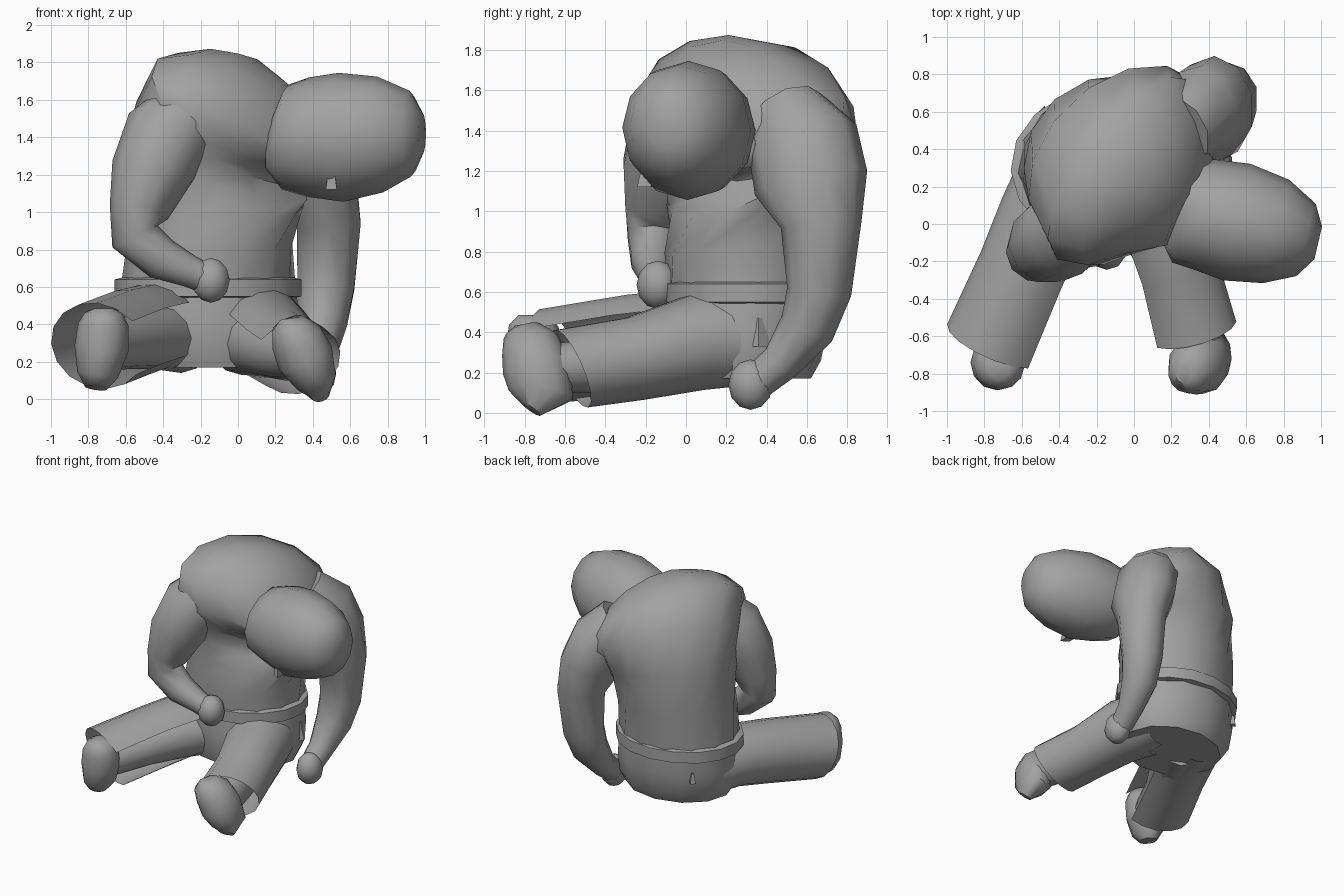
import bpy, bmesh, math
from mathutils import Vector

cube = bpy.data.objects.get("Cube")
if cube:
    bpy.data.objects.remove(cube)

GREY = (0.36, 0.36, 0.36, 1)
mat = bpy.data.materials.new("plain grey")
mat.use_nodes = True
mat.diffuse_color = GREY
mat.node_tree.nodes["Principled BSDF"].inputs["Base Color"].default_value = GREY
X, Y, Z = Vector((1, 0, 0)), Vector((0, 1, 0)), Vector((0, 0, 1))


def finish(name, bm, angle=50):
    bmesh.ops.recalc_face_normals(bm, faces=bm.faces)
    me = bpy.data.meshes.new(name)
    bm.to_mesh(me)
    bm.free()
    ob = bpy.data.objects.new(name, me)
    bpy.context.collection.objects.link(ob)
    me.materials.append(mat)
    bpy.ops.object.select_all(action='DESELECT')
    ob.select_set(True)
    bpy.context.view_layer.objects.active = ob
    bpy.ops.object.shade_smooth_by_angle(angle=math.radians(angle))
    return ob


def loft(name, frames, sides=12, arc=None):
    """Skin a list of (centre, side axis, back axis) ellipses.
    An arc in degrees leaves the shell split open along its length."""
    bm = bmesh.new()
    start, end = arc or (0, 360)
    count = sides + 1 if arc else sides
    turn = [math.radians(start + (end - start) * i / sides) for i in range(count)]
    loops = [[bm.verts.new(c + u * math.cos(a) + v * math.sin(a)) for a in turn]
             for c, u, v in frames]
    for a, b in zip(loops, loops[1:]):
        for i in range(sides):
            j = (i + 1) % count
            bm.faces.new((a[i], a[j], b[j], b[i]))
    if not arc:
        bm.faces.new(loops[0])
        bm.faces.new(loops[-1])
    return finish(name, bm)


def tube(name, rows, ref=Z, lean=0, **kw):
    """Sweep ellipses along a path; rows are x, y, z, width, depth."""
    pts = [Vector(r[:3]) for r in rows]
    frames = []
    for i, r in enumerate(rows):
        t = (pts[min(i + 1, len(pts) - 1)] - pts[max(i - 1, 0)]).normalized()
        u = t.cross(ref).normalized()
        v = u.cross(t)
        if i == len(rows) - 1:
            v = (v + t * lean).normalized()
        frames.append((pts[i], u * r[3], v * r[-1]))
    return loft(name, frames, **kw)


def body(name, rows, **kw):
    """Rings with x, y, z, width, depth, yaw and forward tilt;
    tilted rings also drop towards the model's left."""
    frames = []
    for x, y, z, w, d, yaw, tilt in rows:
        yaw, tilt = math.radians(yaw), math.radians(tilt)
        u = Vector((math.cos(yaw), math.sin(yaw), -0.18 * math.sin(tilt)))
        back = Vector((-math.sin(yaw), math.cos(yaw), 0))
        frames.append((Vector((x, y, z)), u * w,
                       (back * math.cos(tilt) + Z * math.sin(tilt)) * d))
    return loft(name, frames, **kw)


def blob(name, centre, size):
    bm = bmesh.new()
    bmesh.ops.create_uvsphere(bm, u_segments=10, v_segments=6, radius=1)
    ob = finish(name, bm)
    ob.location, ob.scale = centre, size


def wedge(name, centre, size, yaw=0):
    bm = bmesh.new()
    bmesh.ops.create_cone(bm, cap_ends=True, segments=4, radius1=1, radius2=0.4, depth=2)
    ob = finish(name, bm, 20)
    ob.location, ob.scale, ob.rotation_euler.z = centre, size, yaw


# Hunched torso, twisted and bending forward into the collar and neck
body("torso", [
    (-.16, .31, .58, .47, .40, 3, 0),
    (-.15, .32, .85, .45, .43, 12, 8),
    (-.12, .35, 1.12, .48, .46, 30, 18),
    (-.08, .37, 1.34, .57, .47, 44, 36),
    (-.05, .29, 1.50, .60, .42, 53, 54),
    (.05, .22, 1.53, .53, .37, 56, 64),
    (.16, .19, 1.52, .42, .345, 57, 68),
    (.30, .09, 1.44, .24, .24, 58, 80)], sides=14)

# Seat of the trousers and belt
body("trouser_seat", [
    (-.16, .31, .60, .47, .39, 3, 0),
    (-.15, .30, .42, .48, .40, 3, 0),
    (-.14, .29, .26, .47, .38, 3, 0),
    (-.13, .28, .17, .42, .34, 3, 0)])
body("belt", [
    (-.16, .31, .54, .46, .38, 3, 0),
    (-.16, .31, .55, .50, .42, 3, 0),
    (-.16, .31, .64, .50, .42, 3, 0),
    (-.16, .31, .65, .46, .38, 3, 0)], sides=16)
wedge("back_tab", (-.48, .60, .42), (.03, .03, .04))
wedge("hip_tab", (.30, .36, .40), (.05, .06, .07))

# Trouser legs, open at the hem and split along the inner side
tube("left_trouser_leg", [
    (.06, .34, .36, .22, .22), (.14, .05, .35, .25, .24),
    (.23, -.25, .27, .23, .21), (.315, -.57, .22, .24, .21)],
    lean=.25, arc=(30, 310))
tube("right_trouser_leg", [
    (-.36, .32, .38, .24, .23), (-.45, .05, .39, .27, .23),
    (-.58, -.25, .35, .26, .24), (-.75, -.64, .285, .27, .245)],
    lean=.2, arc=(-140, 145))

# Legs inside the trousers and upright shoes
tube("left_leg", [(.02, .2, .31, .18), (.14, -.1, .29, .17), (.25, -.35, .24, .14),
                  (.35, -.68, .22, .12)])
tube("right_leg", [(-.3, .2, .32, .18), (-.45, -.08, .33, .17), (-.59, -.35, .30, .14),
                   (-.73, -.7, .27, .12)])
tube("left_shoe", [
    (.44, -.77, .02, .05, .06), (.42, -.72, .09, .11, .16), (.36, -.74, .22, .155, .17),
    (.31, -.77, .33, .14, .15), (.27, -.81, .40, .095, .10), (.265, -.81, .43, .04, .04)],
    ref=Y)
tube("right_shoe", [
    (-.76, -.74, .06, .06, .08), (-.75, -.73, .13, .11, .14), (-.73, -.74, .27, .145, .15),
    (-.72, -.76, .40, .135, .13), (-.72, -.78, .46, .10, .10), (-.72, -.78, .485, .05, .05)],
    ref=Y)

# Left arm hanging to the floor, broad where it joins the shoulder
tube("left_arm", [
    (.24, .50, 1.48, .20), (.36, .58, 1.34, .28, .22), (.43, .62, 1.14, .285, .22),
    (.485, .67, .93, .20, .18), (.47, .66, .6, .16), (.45, .60, .42, .14),
    (.43, .47, .25, .10), (.42, .36, .16, .09)], ref=X, sides=10)
blob("left_fist", (.43, .32, .14), (.10, .11, .125))

# Right arm bent across the lap
tube("right_arm", [
    (-.24, .04, 1.56, .19), (-.38, -.05, 1.40, .24), (-.47, -.11, 1.2, .215),
    (-.53, -.15, 1.0, .16), (-.55, -.16, .87, .135), (-.41, -.16, .75, .115),
    (-.25, -.15, .68, .085), (-.16, -.14, .64, .08)], ref=Y, sides=10)
blob("right_fist", (-.145, -.14, .635), (.105, .105, .12))

# Drooping barrel-shaped head with a small nose
tube("head", [
    (.20, .08, 1.41, .20, .20), (.25, .07, 1.40, .28, .28), (.38, .05, 1.40, .30, .32),
    (.55, .01, 1.40, .32, .345), (.76, -.04, 1.415, .285, .31), (.92, -.085, 1.42, .2, .23),
    (.985, -.10, 1.42, .09, .11)])
wedge("nose", (.50, -.19, 1.19), (.035, .06, .07), .5)
